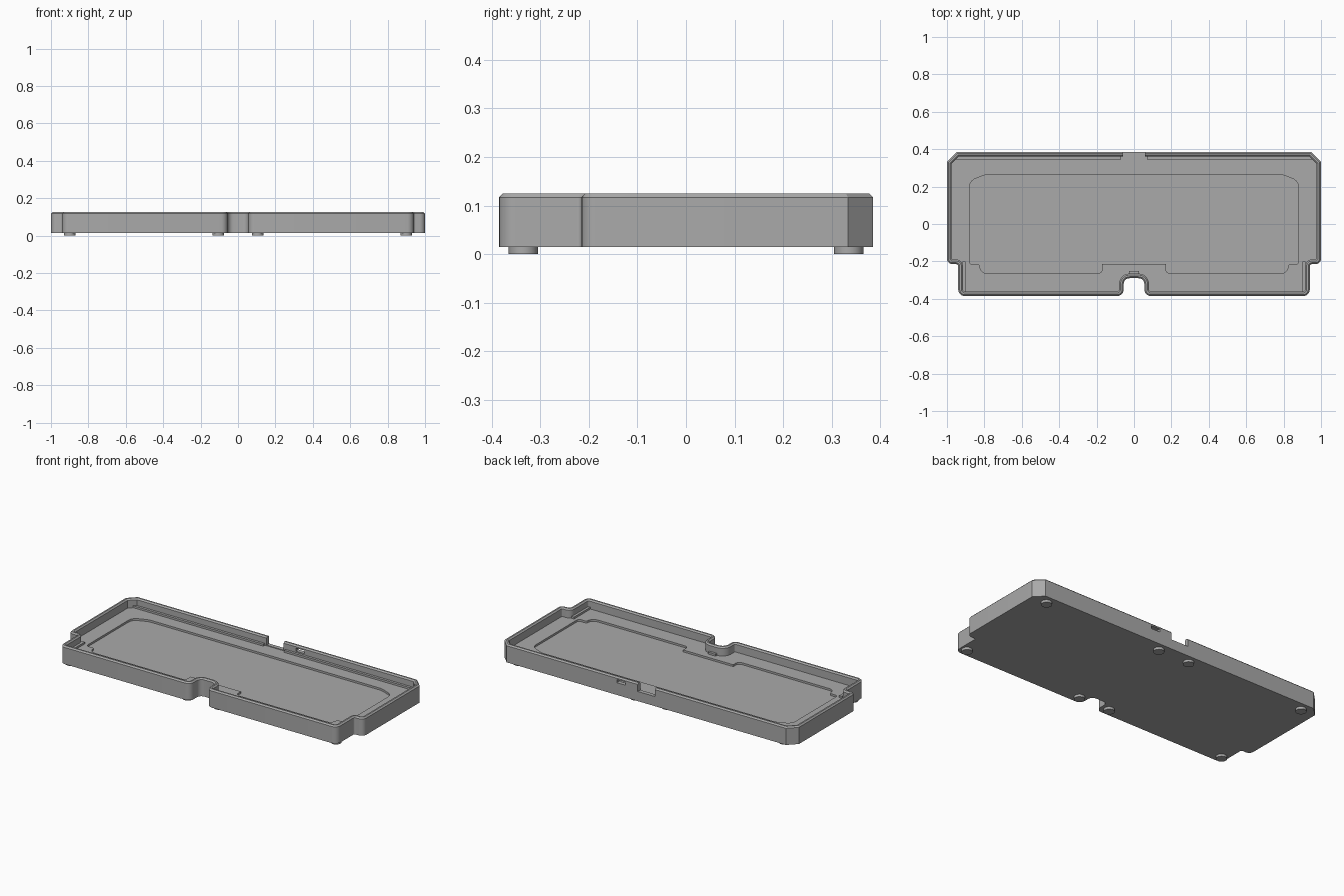
import bpy, bmesh, math
from mathutils import Vector

cube = bpy.data.objects.get("Cube")
if cube:
    bpy.data.objects.remove(cube)

BOTTOM, FLOOR, TOP = 0.015, 0.07, 0.125
WALL, BEVEL = 0.025, 0.008

grey = bpy.data.materials.new("mid grey")
grey.use_nodes = True
grey.diffuse_color = (0.4, 0.4, 0.4, 1)
grey.node_tree.nodes["Principled BSDF"].inputs["Base Color"].default_value = grey.diffuse_color


def mirrored(half):
    """Close a right-hand half outline (front to back) across x = 0."""
    return half + [(-x, y, r) for x, y, r in reversed(half)]


def rounded(corners, inset=0.0, steps=6):
    """Counter-clockwise outline with rounded corners, moved inwards by inset."""
    pts = []
    n = len(corners)
    for i, (x, y, r) in enumerate(corners):
        p = Vector((x, y))
        a = (p - Vector(corners[i - 1][:2])).normalized()
        b = (Vector(corners[(i + 1) % n][:2]) - p).normalized()
        na, nb = Vector((-a.y, a.x)), Vector((-b.y, b.x))
        turn = math.atan2(a.x * b.y - a.y * b.x, a.dot(b))
        p = p + (na + nb) * inset / (1 + na.dot(nb))
        if r == 0:
            pts.append(p)
            continue
        side = 1 if turn > 0 else -1
        r = max(r - side * inset, 0.002)
        centre = p - a * r * math.tan(abs(turn) / 2) + na * side * r
        for k in range(steps + 1):
            t = turn * k / steps
            v = -na * side * r
            pts.append(centre + Vector((v.x * math.cos(t) - v.y * math.sin(t),
                                        v.x * math.sin(t) + v.y * math.cos(t))))
    return pts


def loft(name, rings):
    """Join outlines of equal length, given as (points, height), and cap both ends."""
    bm = bmesh.new()
    loops = [[bm.verts.new((p.x, p.y, z)) for p in pts] for pts, z in rings]
    for low, high in zip(loops, loops[1:]):
        for i in range(len(low)):
            j = (i + 1) % len(low)
            bm.faces.new((low[i], low[j], high[j], high[i]))
    bm.faces.new(list(reversed(loops[0])))
    bm.faces.new(loops[-1])
    bmesh.ops.recalc_face_normals(bm, faces=bm.faces)
    mesh = bpy.data.meshes.new(name)
    bm.to_mesh(mesh)
    bm.free()
    mesh.materials.append(grey)
    obj = bpy.data.objects.new(name, mesh)
    bpy.context.collection.objects.link(obj)
    return obj


def box(name, x0, x1, y0, y1, z0, z1):
    pts = [Vector(p) for p in ((x0, y0), (x1, y0), (x1, y1), (x0, y1))]
    return loft(name, [(pts, z0), (pts, z1)])


def cut(target, cutter):
    mod = target.modifiers.new(cutter.name, "BOOLEAN")
    mod.object, mod.operation, mod.solver = cutter, "DIFFERENCE", "EXACT"
    cutter.hide_render = True
    cutter.hide_set(True)
    cutter.display_type = "WIRE"


# Tray with walls and bevelled rim
outline = mirrored([(0.055, -0.29, 0.03), (0.055, -0.385, 0.035), (0.94, -0.385, 0.035),
                    (0.94, -0.215, 0.01), (1.0, -0.215, 0.03),
                    (1.0, 0.333, 0), (0.948, 0.385, 0)])
tray = loft("tray", [(rounded(outline), BOTTOM),
                     (rounded(outline), TOP - BEVEL),
                     (rounded(outline, BEVEL), TOP),
                     (rounded(outline, WALL - BEVEL), TOP),
                     (rounded(outline, WALL), TOP - BEVEL),
                     (rounded(outline, WALL), FLOOR)])

# Shallow recess in the floor
recess = mirrored([(0.17, -0.215, 0), (0.17, -0.265, 0.025), (0.825, -0.265, 0.04),
                   (0.825, -0.215, 0.01), (0.88, -0.215, 0.015),
                   (0.88, 0.23, 0.05), (0.79, 0.265, 0.1)])
cut(tray, loft("recess_cutter", [(rounded(recess), FLOOR - 0.012), (rounded(recess), TOP)]))

# Rear wall gap and connector slot
cut(tray, box("gap_cutter", -0.058, 0.058, 0.35, 0.42, FLOOR + 0.004, 0.2))
cut(tray, box("slot_cutter", 0.14, 0.2, 0.3, 0.42, 0.09, 0.109))

# Support ledges along the rear wall and beside the front corners
for side, label in ((1, "left"), (-1, "right")):
    x0, x1 = sorted((0.07 * side, 0.955 * side))
    box("rear_ledge_" + label, x0, x1, 0.345, 0.362, FLOOR - 0.01, FLOOR + 0.012)
    x0, x1 = sorted((0.9 * side, 0.918 * side))
    box("front_ledge_" + label, x0, x1, -0.362, -0.2, FLOOR - 0.01, FLOOR + 0.012)

# Small stop behind the front notch
box("notch_stop", -0.026, 0.026, -0.27, -0.25, FLOOR - 0.01, FLOOR + 0.012)

# Round feet
for x in (-0.9, -0.105, 0.105, 0.9):
    for y in (-0.335, 0.335):
        disc = [Vector((x + 0.03 * math.cos(k * math.tau / 32),
                        y + 0.03 * math.sin(k * math.tau / 32))) for k in range(32)]
        loft("foot", [(disc, 0), (disc, BOTTOM + 0.002)])

# Smooth the rounded corners and feet, keeping hard edges sharp
for obj in bpy.context.view_layer.objects:
    obj.select_set(obj.type == "MESH" and not obj.hide_render and bool(obj.data.materials)
                   and obj.data.materials[0] == grey)
bpy.context.view_layer.objects.active = tray
bpy.ops.object.shade_smooth_by_angle(angle=math.radians(30))
